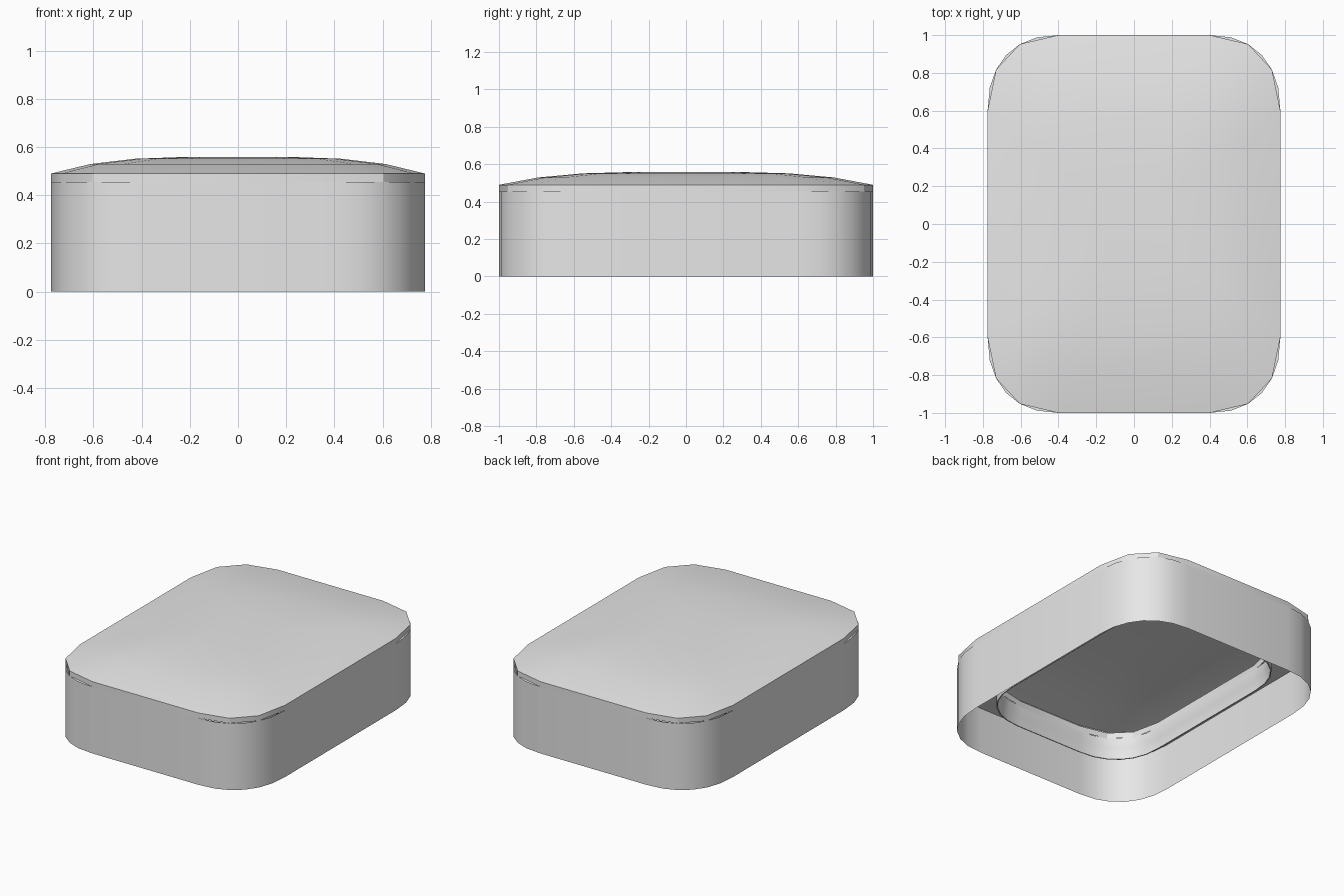
import bpy, bmesh
from math import sin, cos, pi, radians

cube = bpy.data.objects.get("Cube")
if cube:
    bpy.data.objects.remove(cube)

grey = bpy.data.materials.new("light_grey")
grey.use_nodes = True
colour = (0.8, 0.8, 0.8, 1)
grey.diffuse_color = colour
grey.node_tree.nodes["Principled BSDF"].inputs["Base Color"].default_value = colour


def outline(hx, hy, rx, ry, steps):
    """Rounded rectangle with slightly square corners, counter-clockwise."""
    points = []
    for quarter, (sx, sy) in enumerate([(1, 1), (-1, 1), (-1, -1), (1, -1)]):
        for i in range(steps + 1):
            a = pi / 2 * (quarter + i / steps)
            dx, dy = abs(cos(a)) ** 0.88, abs(sin(a)) ** 0.88
            points.append((sx * (hx - rx + rx * dx), sy * (hy - ry + ry * dy)))
    return points


def loft(name, loops, close_end=False, flip=False):
    """Join a stack of loops, each a list of points and a height."""
    bm = bmesh.new()
    rows = [[bm.verts.new((x, y, z)) for x, y in pts] for pts, z in loops]
    for low, high in zip(rows, rows[1:]):
        n = len(low)
        for i in range(n):
            j = (i + 1) % n
            bm.faces.new((low[i], low[j], high[j], high[i]))
    if close_end:
        bm.faces.new(rows[-1])
    if flip:
        bmesh.ops.reverse_faces(bm, faces=bm.faces[:])
    mesh = bpy.data.meshes.new(name)
    bm.to_mesh(mesh)
    bm.free()
    mesh.materials.append(grey)
    obj = bpy.data.objects.new(name, mesh)
    bpy.context.collection.objects.link(obj)
    bpy.ops.object.select_all(action='DESELECT')
    obj.select_set(True)
    bpy.context.view_layer.objects.active = obj
    bpy.ops.object.shade_smooth_by_angle(angle=radians(32))


def collar_loop(inset, steps):
    radius = 0.35 - inset / 2
    return outline(0.593 - inset, 0.818 - inset, radius, radius, steps)


# Thin outer skirt, open underneath
fine = outline(0.775, 1, 0.375, 0.4, 6)
loft("skirt", [(fine, 0), (fine, 0.455)])

# Thin domed cap with coarser corners
coarse = outline(0.775, 1, 0.375, 0.4, 3)
cap = [(coarse, 0.455)]
for s in (1, 0.79, 0.55, 0.26):
    cap.append(([(x * s, y * s) for x, y in coarse], 0.49 + 0.07 * (1 - s ** 3.5)))
loft("domed_cap", cap, close_end=True)

# Flat ledge between the skirt and the inner collar, facing down
loft("underside_ledge", [(fine, 0.315), (collar_loop(0, 6), 0.315)], flip=True)

# Inner collar, open at the top: outer wall, bottom lip and stepped inner wall
profile = [(0, 0.315), (0, 0.16), (0.006, 0.16), (0.006, 0.225), (0.012, 0.24), (0.012, 0.305)]
loft("inner_collar", [(collar_loop(d, 6), z) for d, z in profile], flip=True)

# Short coarse rim on top of the collar
rim = collar_loop(0.012, 3)
loft("collar_rim", [(rim, 0.3), (rim, 0.34)], flip=True)
